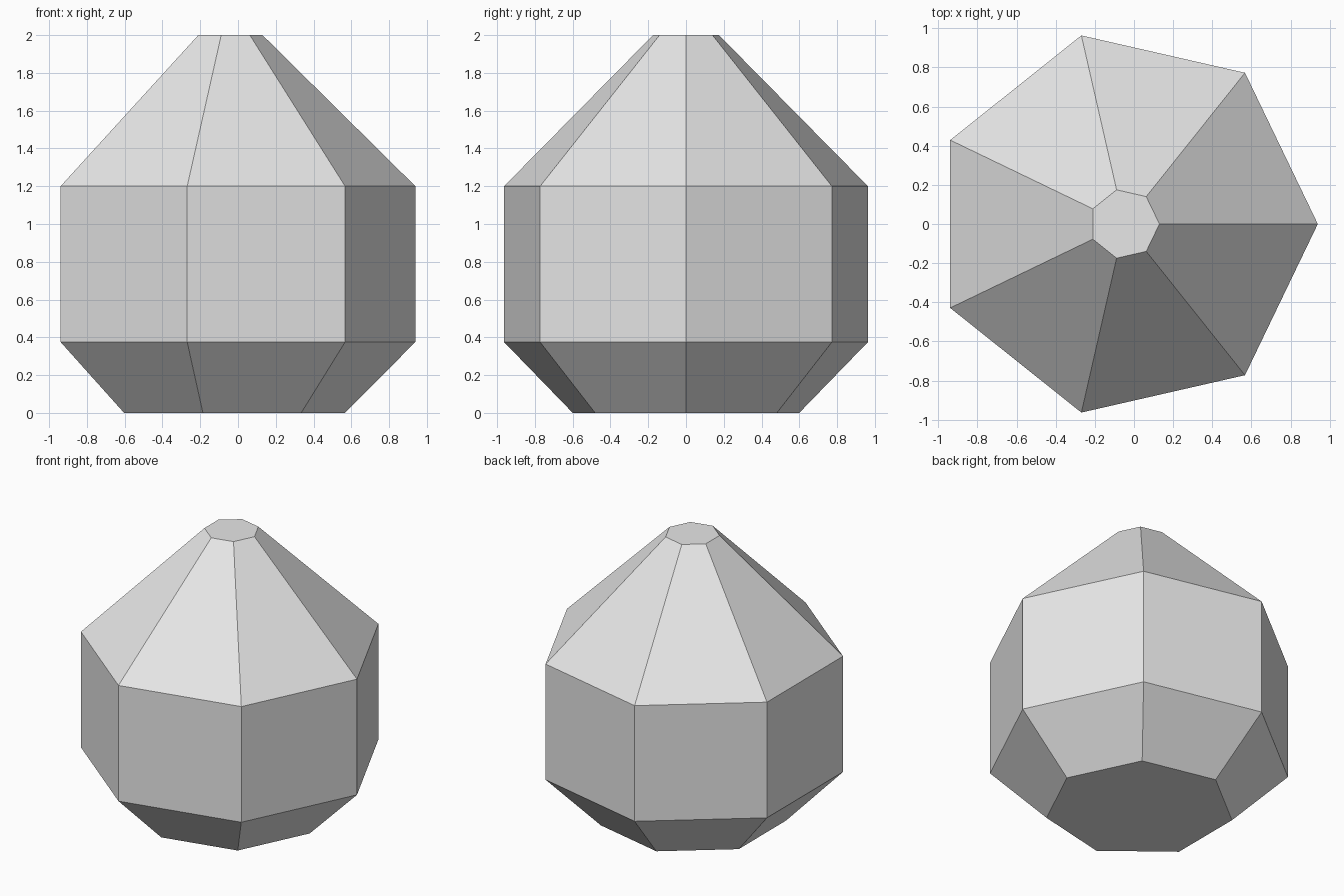
import bpy
import bmesh
from math import cos, sin, tau

cube = bpy.data.objects.get("Cube")
if cube:
    bpy.data.objects.remove(cube, do_unlink=True)

SIDES = 7
CENTRE_X = -0.049
# Profile as (radius, height), bottom to top
PROFILE = [(0.615, 0.0), (0.988, 0.375), (0.988, 1.2), (0.179, 2.0)]

# Plain grey material
grey = bpy.data.materials.new("light grey")
grey.use_nodes = True
colour = (0.8, 0.8, 0.8, 1.0)
grey.diffuse_color = colour
grey.node_tree.nodes["Principled BSDF"].inputs["Base Color"].default_value = colour

# Faceted body: seven-sided rings joined by flat quads
bm = bmesh.new()
rings = []
for radius, z in PROFILE:
    angles = [tau * i / SIDES for i in range(SIDES)]
    rings.append([bm.verts.new((CENTRE_X + radius * cos(a), radius * sin(a), z))
                  for a in angles])
for low, high in zip(rings, rings[1:]):
    for i in range(SIDES):
        j = (i + 1) % SIDES
        bm.faces.new((low[i], low[j], high[j], high[i]))

# Flat base and small flat top
bm.faces.new(rings[0][::-1])
bm.faces.new(rings[-1])
bmesh.ops.recalc_face_normals(bm, faces=bm.faces)

mesh = bpy.data.meshes.new("faceted_body")
bm.to_mesh(mesh)
bm.free()
mesh.materials.append(grey)
bpy.context.collection.objects.link(bpy.data.objects.new("faceted_body", mesh))
